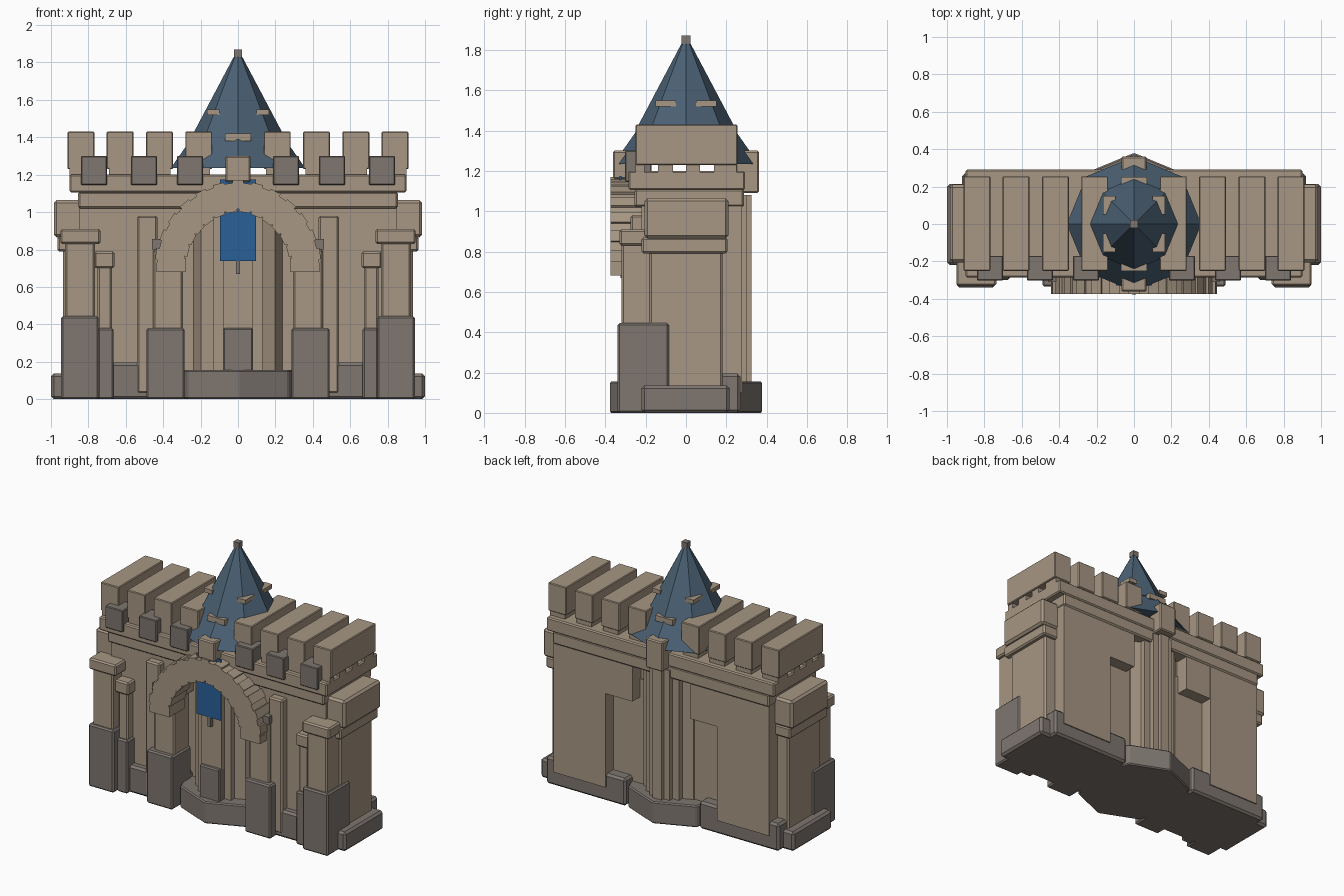
import bpy, bmesh, math
from mathutils import Matrix, Vector

if "Cube" in bpy.data.objects:
    bpy.data.objects.remove(bpy.data.objects["Cube"])


def material(name, rgb):
    m = bpy.data.materials.new(name)
    m.use_nodes = True
    m.diffuse_color = (*rgb, 1)
    node = next(n for n in m.node_tree.nodes if n.type == "BSDF_PRINCIPLED")
    node.inputs["Base Color"].default_value = (*rgb, 1)
    node.inputs["Roughness"].default_value = 0.9
    return m


STONE = material("sandy stone", (0.385, 0.308, 0.228))
GRAY = material("gray stone", (0.21, 0.182, 0.163))
SLATE = material("blue slate", (0.07, 0.119, 0.175))
CLOTH = material("blue cloth", (0.023, 0.117, 0.314))


def finish(name, bm, mat, bevel=0.0):
    mesh = bpy.data.meshes.new(name)
    bm.to_mesh(mesh)
    bm.free()
    mesh.materials.append(mat)
    obj = bpy.data.objects.new(name, mesh)
    bpy.context.collection.objects.link(obj)
    if bevel:
        mod = obj.modifiers.new("worn edges", "BEVEL")
        mod.width = bevel
        mod.segments = 1


def box(name, x, y, z, mat=STONE, bevel=0.0):
    """Block given as (low, high) ranges on each axis."""
    mid = Vector([(a + b) / 2 for a, b in (x, y, z)])
    size = [b - a for a, b in (x, y, z)]
    bm = bmesh.new()
    bmesh.ops.create_cube(bm, size=1, matrix=Matrix.Translation(mid) @ Matrix.Diagonal((*size, 1)))
    finish(name, bm, mat, bevel)


def pair(name, x, y, z, mat=STONE, bevel=0.01):
    """The same block on the left (+x) and on the right."""
    box("left_" + name, x, y, z, mat, bevel)
    box("right_" + name, (-x[1], -x[0]), y, z, mat, bevel)


def octagon(name, r_low, r_high, z, mat, bevel=0.0):
    bm = bmesh.new()
    bmesh.ops.create_cone(bm, cap_ends=True, segments=8, radius1=r_low, radius2=r_high,
                          depth=z[1] - z[0], matrix=Matrix.Translation((0, 0, sum(z) / 2)))
    finish(name, bm, mat, bevel)


# Foundation
octagon("tower_base", 0.38, 0.38, (0, 0.155), GRAY, 0.008)
box("inner_floor", (-0.4, 0.4), (-0.22, 0.22), (0, 0.15), GRAY)
pair("wall_base", (0.29, 0.92), (-0.27, 0.27), (0, 0.195), GRAY, 0.015)
pair("end_base", (0.7, 1.0), (-0.22, 0.215), (0, 0.137), GRAY, 0.015)

# Walls with low recesses beside the tower, and a full height slot behind it
pair("wall", (0.44, 0.85), (-0.22, 0.278), (0.1, 1.06), STONE, 0)
pair("recess_wall", (0.15, 0.45), (-0.1, 0.19), (0.1, 0.9), STONE, 0)
pair("wall_spandrel", (0.23, 0.45), (-0.1, 0.277), (0.77, 1.06), STONE, 0)
pair("front_spandrel", (0.28, 0.45), (-0.22, 0.0), (0.77, 1.06), STONE, 0)
box("header_wall", (-0.3, 0.3), (-0.1, 0.18), (0.77, 1.06))
box("arch_backing", (-0.3, 0.3), (-0.22, 0), (1.0, 1.06))
box("lower_cornice", (-0.855, 0.855), (-0.255, 0.288), (1.02, 1.11), STONE, 0.01)
box("upper_cornice", (-0.9, 0.9), (-0.285, 0.292), (1.105, 1.2), STONE, 0.008)

# End pilasters
pair("end_pilaster", (0.8, 0.935), (-0.18, 0.18), (0.1, 0.9))
pair("end_pilaster_band", (0.8, 0.965), (-0.22, 0.205), (0.79, 0.87))
pair("end_pilaster_head", (0.8, 0.985), (-0.205, 0.21), (0.865, 1.065), STONE, 0.015)

# Front corner pillars
pair("corner_pillar_foot", (0.745, 0.945), (-0.34, -0.085), (0, 0.445), GRAY)
pair("corner_pillar", (0.765, 0.925), (-0.32, -0.1), (0.4, 0.85))
pair("corner_pillar_cap", (0.735, 0.95), (-0.33, -0.08), (0.83, 0.91))

# Slender pillars and flat strips on the front
pair("slender_pillar_foot", (0.665, 0.75), (-0.3, -0.18), (0, 0.38), GRAY)
pair("slender_pillar", (0.675, 0.75), (-0.28, -0.18), (0.35, 0.72))
pair("slender_pillar_cap", (0.66, 0.77), (-0.295, -0.18), (0.7, 0.79))
pair("front_strip", (0.43, 0.54), (-0.275, -0.18), (0.03, 0.98))

# Gate pillars
pair("gate_pillar_foot", (0.285, 0.49), (-0.335, -0.12), (0, 0.38), GRAY)
pair("gate_pillar", (0.295, 0.455), (-0.3, -0.12), (0.35, 0.8))
pair("gate_pillar_cap", (0.38, 0.46), (-0.31, -0.2), (0.8, 0.855), GRAY, 0)

# Gate arch of staggered blocks, flattened a little at the shoulders
ARCH_Z, COUNT = 0.725, 27
bm = bmesh.new()
for i in range(COUNT):
    a = math.pi * i / (COUNT - 1)
    r = 0.362 - 0.013 * abs(math.sin(2 * a)) - 0.006 * (-1) ** i
    pos = (r * math.cos(a), -0.29, ARCH_Z + r * math.sin(a))
    bmesh.ops.create_cube(bm, size=1, matrix=Matrix.Translation(pos)
                          @ Matrix.Rotation(-a, 4, "Y") @ Matrix.Diagonal((0.155, 0.17, 0.06, 1)))
finish("gate_arch", bm, STONE)
pair("arch_foot", (0.28, 0.435), (-0.374, -0.205), (0.68, 0.73), STONE, 0)

# Tower shaft with ribs front and back
octagon("tower_shaft", 0.28, 0.28, (0.1, 1.06), STONE)
for side, s in (("front", -1), ("back", 1)):
    for part, half, reach in (("wide", 0.13, 0.265), ("middle", 0.08, 0.3)):
        box(f"{side}_{part}_rib", (-half, half), sorted((0, s * reach)), (0.1, 1.08))
    box(f"{side}_tower_block", (-0.067, 0.067), sorted((s * 0.245, s * 0.362)),
        (1.16 if s < 0 else 1.09, 1.3), STONE, 0.008)
    box(f"{side}_roof_stone", (-0.07, 0.07), sorted((s * 0.1, s * 0.25)), (1.38, 1.42))
box("back_narrow_rib", (-0.035, 0.035), (0.2, 0.325), (0.1, 1.08))
box("front_plinth", (-0.08, 0.08), (-0.325, -0.2), (0.1, 0.38), GRAY, 0.008)

# Banner on its pole
box("banner", (-0.095, 0.095), (-0.33, -0.321), (0.74, 1.175), CLOTH)
box("banner_pole", (-0.012, 0.012), (-0.325, -0.301), (0.67, 1.15), GRAY)

# Long battlements resting on small posts
for i in range(1, 5):
    x = 0.21 * i
    pair(f"battlement_{i}", (x - 0.072, x + 0.072), (-0.25, 0.255), (1.23, 1.43), STONE, 0.005)
    for j, span in enumerate(((-0.25, -0.205), (-0.14, -0.065), (0, 0.07), (0.14, 0.25))):
        pair(f"battlement_post_{i}_{j}", (x - 0.06, x + 0.06), span, (1.19, 1.24), STONE, 0)

# Gray front battlements
for i, x in enumerate((0.257, 0.503, 0.77)):
    pair(f"gray_battlement_{i + 1}", (x - 0.07, x + 0.07), (-0.302, -0.17), (1.145, 1.3), GRAY, 0.005)

# Spire in two tiers with stones poking through
octagon("lower_roof", 0.36, 0.16, (1.235, 1.52), SLATE)
octagon("upper_roof", 0.245, 0.015, (1.41, 1.845), SLATE)
for i, y in enumerate((-0.1, 0.1)):
    pair(f"roof_stone_{i + 1}", (0.1, 0.165), (y - 0.05, y + 0.05), (1.52, 1.55), STONE, 0)
box("finial", (-0.022, 0.022), (-0.022, 0.022), (1.83, 1.87), GRAY)
